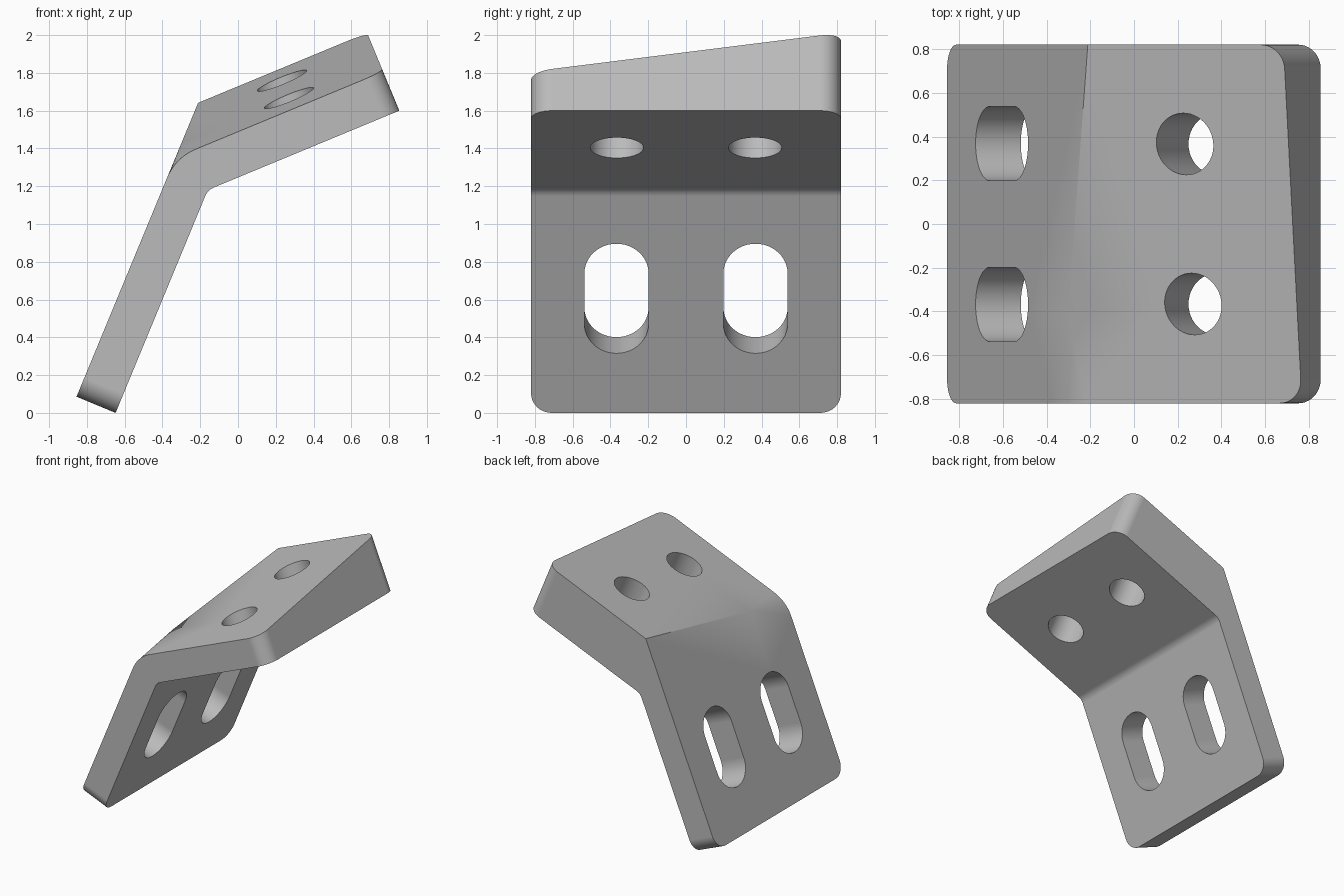
import bpy, bmesh, math
from mathutils import Vector

if "Cube" in bpy.data.objects:
    bpy.data.objects.remove(bpy.data.objects["Cube"], do_unlink=True)

# Shared directions: each flange has a direction along it and an outward normal
ANGLE = math.radians(22.5)
C, S = math.cos(ANGLE), math.sin(ANGLE)
LEG, LEG_OUT = Vector((S, 0, C)), Vector((-C, 0, S))
ARM, ARM_OUT = Vector((C, 0, S)), Vector((-S, 0, C))
ACROSS = Vector((0, 1, 0))

HALF_WIDTH, THICK, THICK_BACK = 0.82, 0.224, 0.446
BLEND_START, CORNER_RADIUS = -0.4, 0.11
LEG_END = Vector((-0.648, 0, 0))
INNER_BEND = Vector((-0.16, 0, 1.18))
ARM_END = Vector((0.854, 0, 1.6))


def rounded(corner, d1, d2, size, steps):
    """Curve from corner + d1 * size to corner + d2 * size."""
    return [corner + size * ((1 - i / steps) ** 2 * d1 + (i / steps) ** 2 * d2)
            for i in range(steps + 1)]


def section(y):
    """Cross-section of the bracket; the arm thickens toward the back."""
    f = (y + HALF_WIDTH) / (2 * HALF_WIDTH)
    thick = THICK + f * (THICK_BACK - THICK)
    # Sharp outer corner where the two outer faces meet
    along = (thick - THICK * math.cos(2 * ANGLE)) / math.sin(2 * ANGLE)
    outer_bend = INNER_BEND + LEG_OUT * THICK + LEG * along
    blend = 0.12 * max(0, (BLEND_START - y) / (BLEND_START + HALF_WIDTH))
    pts = [LEG_END] + rounded(INNER_BEND, -LEG, ARM, 0.035, 5)
    pts += [ARM_END, ARM_END + ARM_OUT * thick]
    pts += rounded(outer_bend, ARM, -LEG, blend, 10)
    pts += [LEG_END + LEG_OUT * THICK]
    return [p + ACROSS * y for p in pts]


# Bracket body: loft the sections across the width
bm = bmesh.new()
rings = [[bm.verts.new(p) for p in section(y)]
         for y in (-HALF_WIDTH, BLEND_START, HALF_WIDTH)]
count = len(rings[0])
for a, b in zip(rings, rings[1:]):
    for i in range(count):
        j = (i + 1) % count
        bm.faces.new((a[i], a[j], b[j], b[i]))
bm.faces.new(rings[0])
bm.faces.new(rings[-1])
# The four flange corners
corners = [(r[i], r[j]) for r in (rings[0], rings[-1]) for i, j in ((0, -1), (7, 8))]
edges = [bm.edges.get(pair) for pair in corners]
bmesh.ops.bevel(bm, geom=edges, offset=CORNER_RADIUS, offset_type='OFFSET',
                segments=10, profile=0.5, affect='EDGES', clamp_overlap=False)
bmesh.ops.remove_doubles(bm, verts=bm.verts, dist=0.0005)
bmesh.ops.recalc_face_normals(bm, faces=bm.faces)
mesh = bpy.data.meshes.new("angled_bracket")
bm.to_mesh(mesh)
bm.free()
bracket = bpy.data.objects.new("angled_bracket", mesh)
bpy.context.collection.objects.link(bracket)

grey = bpy.data.materials.new("plain_grey")
grey.use_nodes = True
grey.diffuse_color = (0.5, 0.5, 0.5, 1)
grey.node_tree.nodes["Principled BSDF"].inputs["Base Color"].default_value = (0.5, 0.5, 0.5, 1)
mesh.materials.append(grey)

# Holes: slots through the leg, round holes through the arm
bm = bmesh.new()


def add_hole(center, along, normal, radius, straight):
    """Prism with rounded ends; straight is half the distance between them."""
    outline, steps = [], 24
    for end in (1, -1):
        for i in range(steps + (straight > 0)):
            a = math.pi * i / steps
            outline.append(center + along * end * (straight + radius * math.sin(a))
                           + ACROSS * end * radius * math.cos(a))
    face = bm.faces.new([bm.verts.new(p - normal * 0.15) for p in outline])
    grown = bmesh.ops.extrude_face_region(bm, geom=[face])["geom"]
    bmesh.ops.translate(bm, vec=normal * 0.8,
                        verts=[v for v in grown if isinstance(v, bmesh.types.BMVert)])


for side in (-1, 1):
    add_hole(Vector((-0.397, side * 0.368, 0.605)), LEG, LEG_OUT, 0.17, 0.144)
    add_hole(Vector((0.379, side * 0.366, 1.405)), ARM, ARM_OUT, 0.141, 0)
bmesh.ops.recalc_face_normals(bm, faces=bm.faces)
cut_mesh = bpy.data.meshes.new("hole_cutter")
bm.to_mesh(cut_mesh)
bm.free()
cutter = bpy.data.objects.new("hole_cutter", cut_mesh)
bpy.context.collection.objects.link(cutter)
cutter.hide_render = True

bpy.ops.object.select_all(action='DESELECT')
bracket.select_set(True)
bpy.context.view_layer.objects.active = bracket
cut = bracket.modifiers.new("holes", 'BOOLEAN')
cut.operation, cut.solver, cut.object = 'DIFFERENCE', 'EXACT', cutter
bpy.ops.object.modifier_apply(modifier=cut.name)
bpy.data.objects.remove(cutter, do_unlink=True)

# Smooth the rounded parts and keep the flat faces flat
bpy.ops.object.shade_smooth_by_angle(angle=math.radians(25))
normals = bracket.modifiers.new("flat_faces", 'WEIGHTED_NORMAL')
normals.keep_sharp = True
